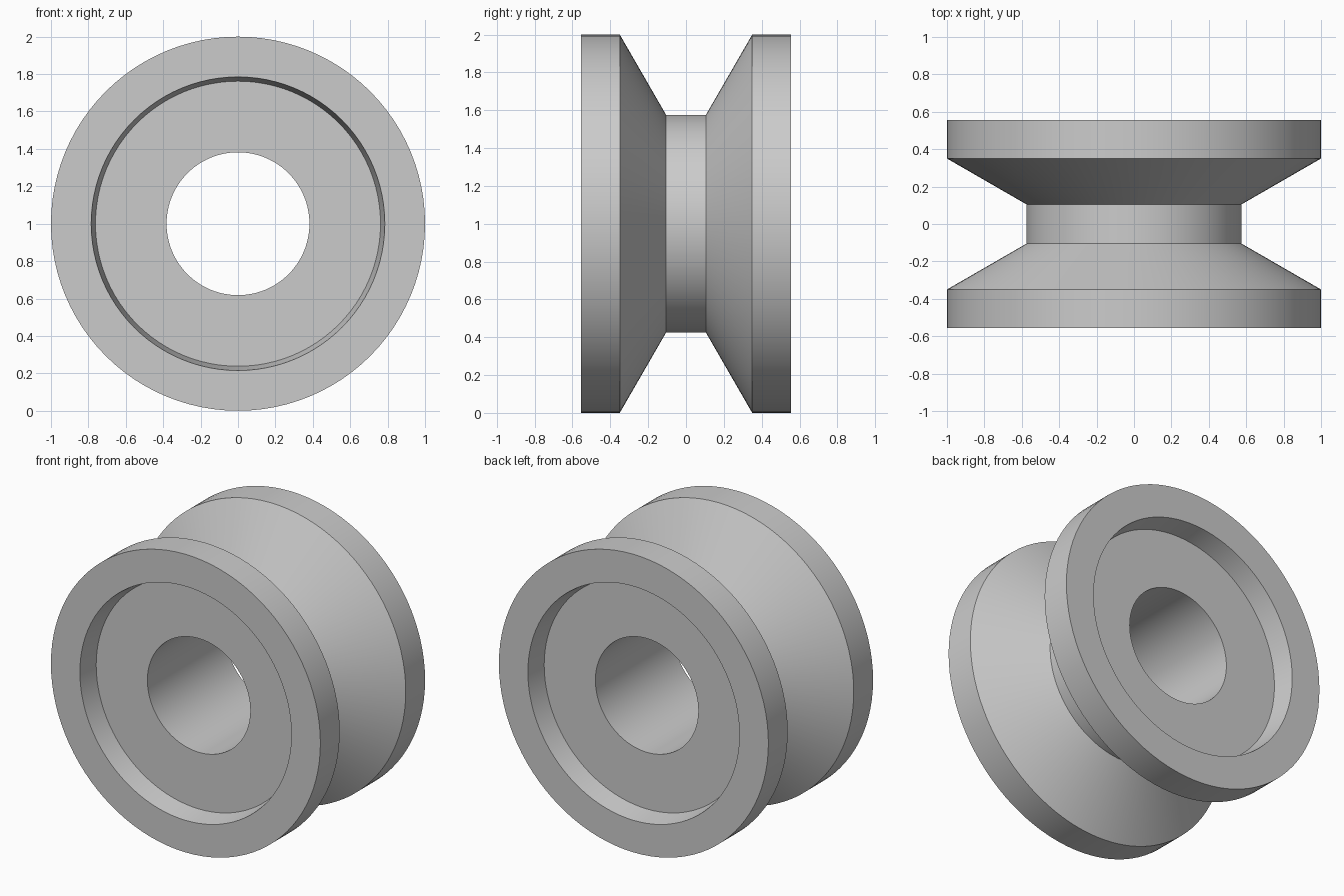
import bpy, bmesh, math

if "Cube" in bpy.data.objects:
    bpy.data.objects.remove(bpy.data.objects["Cube"])

SEGMENTS = 96

# Plain grey material
grey = bpy.data.materials.new("plain grey")
grey.diffuse_color = (0.6, 0.6, 0.6, 1)
grey.use_nodes = True
grey.node_tree.nodes["Principled BSDF"].inputs["Base Color"].default_value = grey.diffuse_color

# Half of the closed wheel section as (radius, y), from bore to groove
half = [(0.382, 0.415), (0.762, 0.415), (0.785, 0.555),
        (1.0, 0.555), (1.0, 0.35), (0.575, 0.105)]
section = half + [(r, -y) for r, y in reversed(half)]

# Spin the section around the y axle
bm = bmesh.new()
rings = []
for i in range(SEGMENTS):
    a = 2 * math.pi * i / SEGMENTS
    rings.append([bm.verts.new((r * math.cos(a), y, 1 + r * math.sin(a)))
                  for r, y in section])
n = len(section)
for i in range(SEGMENTS):
    a, b = rings[i], rings[(i + 1) % SEGMENTS]
    for j in range(n):
        k = (j + 1) % n
        bm.faces.new((a[j], a[k], b[k], b[j]))
bmesh.ops.recalc_face_normals(bm, faces=bm.faces)

# Grooved roller wheel
mesh = bpy.data.meshes.new("grooved_wheel")
bm.to_mesh(mesh)
bm.free()
mesh.materials.append(grey)
wheel = bpy.data.objects.new("grooved_wheel", mesh)
bpy.context.collection.objects.link(wheel)
bpy.context.view_layer.objects.active = wheel
wheel.select_set(True)
bpy.ops.object.shade_smooth_by_angle(angle=math.radians(25))
